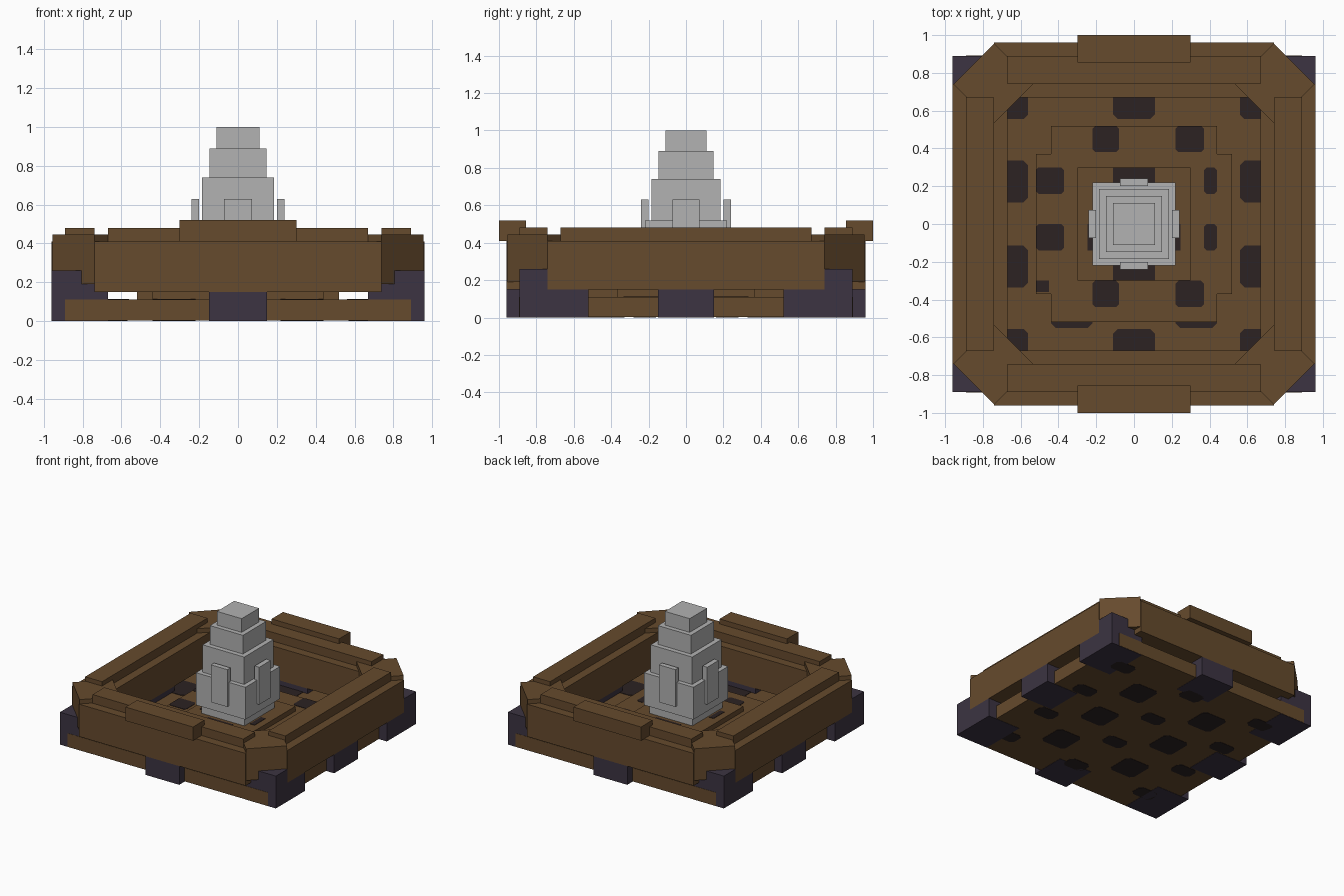
import bpy
import bmesh

if "Cube" in bpy.data.objects:
    bpy.data.objects.remove(bpy.data.objects["Cube"])


def material(name, rgb):
    m = bpy.data.materials.new(name)
    m.diffuse_color = (*rgb, 1.0)
    m.use_nodes = True
    m.node_tree.nodes["Principled BSDF"].inputs["Base Color"].default_value = m.diffuse_color
    return m


WOOD = material("brown wood", (0.133, 0.069, 0.026))
IRON = material("dark violet metal", (0.045, 0.034, 0.054))
HOLE = material("dark recess", (0.025, 0.016, 0.016))
STONE = material("grey stone", (0.445, 0.445, 0.445))


def prisms(name, outlines, mat):
    """Upright prisms from (points, bottom, top), joined in one object."""
    bm = bmesh.new()
    for pts, z0, z1 in outlines:
        low = [bm.verts.new((x, y, z0)) for x, y in pts]
        high = [bm.verts.new((x, y, z1)) for x, y in pts]
        bm.faces.new(low[::-1])
        bm.faces.new(high)
        n = len(pts)
        for i in range(n):
            j = (i + 1) % n
            bm.faces.new((low[i], low[j], high[j], high[i]))
    bmesh.ops.recalc_face_normals(bm, faces=bm.faces)
    me = bpy.data.meshes.new(name)
    bm.to_mesh(me)
    bm.free()
    me.materials.append(mat)
    ob = bpy.data.objects.new(name, me)
    bpy.context.collection.objects.link(ob)
    return ob


def rect(x0, x1, y0, y1):
    return [(x0, y0), (x1, y0), (x1, y1), (x0, y1)]


def square(h):
    return rect(-h, h, -h, h)


def octagon(x0, x1, y0, y1, c=0.025):
    return [(x0 + c, y0), (x1 - c, y0), (x1, y0 + c), (x1, y1 - c),
            (x1 - c, y1), (x0 + c, y1), (x0, y1 - c), (x0, y0 + c)]


def mirrored(pts, sx, sy):
    return [(x * sx, y * sy) for x, y in pts]


SIDES = (-1, 1)

# stepped floor
prisms("floor_slab", [(rect(-0.89, 0.89, -0.892, 0.892), 0.002, 0.11)], WOOD)
quarter = [(0.52, 0.37), (0.44, 0.37), (0.44, 0.52)]
cross = (quarter + mirrored(quarter, -1, 1)[::-1]
         + mirrored(quarter, -1, -1) + mirrored(quarter, 1, -1)[::-1])
prisms("floor_step", [(cross, 0.11, 0.15)], WOOD)
prisms("centre_pad", [(square(0.30), 0.15, 0.19)], WOOD)

# dark recesses on the three floor levels
recesses = []
for s in SIDES:
    recesses.append((octagon(-0.11, 0.11, s * 0.665 - 0.11, s * 0.665 + 0.11), 0.108, 0.113))
    recesses.append((rect(-0.11, 0.11, s * 0.26 - 0.04, s * 0.26 + 0.04), 0.188, 0.193))
    recesses.append((rect(s * 0.225 - 0.02, s * 0.225 + 0.02, -0.14, 0.0), 0.188, 0.193))
    recesses.append((octagon(s * 0.33 - 0.11, s * 0.33 + 0.11, -0.55, -0.33), 0.108, 0.113))
    for t in SIDES:
        for cy in (0.665, 0.225):
            recesses.append((octagon(s * 0.67 - 0.11, s * 0.67 + 0.11,
                                     t * cy - 0.11, t * cy + 0.11), 0.108, 0.113))
for x0, x1 in ((-0.22, -0.08), (0.22, 0.37)):
    for y0, y1 in ((0.38, 0.52), (-0.44, -0.30)):
        recesses.append((octagon(x0, x1, y0, y1, 0.015), 0.148, 0.153))
for x0, x1 in ((-0.52, -0.37), (0.37, 0.44)):
    for y0, y1 in ((0.16, 0.30), (-0.14, 0.0)):
        recesses.append((octagon(x0, x1, y0, y1, 0.015), 0.148, 0.153))
recesses.append((rect(-0.52, -0.45, -0.36, -0.30), 0.148, 0.153))
prisms("floor_recesses", recesses, HOLE)

# dark recesses on the underside
under = []
for cx in (-0.33, 0.33):
    for cy in (-0.44, 0, 0.44):
        under.append((octagon(cx - 0.11, cx + 0.11, cy - 0.11, cy + 0.11), 0, 0.004))
for cx in (-0.66, 0, 0.66):
    for cy in (-0.66, -0.22, 0.22, 0.66):
        under.append((octagon(cx - 0.09, cx + 0.09, cy - 0.06, cy + 0.06), 0, 0.004))
prisms("underside_recesses", under, HOLE)

# metal feet
corner_feet, middle_feet = [], []
for s in SIDES:
    middle_feet.append((mirrored(rect(0.67, 0.96, -0.15, 0.15), s, 1), 0, 0.15))
    middle_feet.append((mirrored(rect(-0.15, 0.15, 0.67, 0.96), 1, s), 0, 0.15))
    for t in SIDES:
        corner_feet.append((mirrored(rect(0.67, 0.96, 0.52, 0.89), s, t), 0, 0.15))
        corner_feet.append((mirrored(rect(0.68, 0.96, 0.74, 0.89), s, t), 0.15, 0.26))
prisms("corner_feet", corner_feet, IRON)
prisms("middle_feet", middle_feet, IRON)

# walls, raised caps, diagonal corner blocks and end ledges
walls, caps, ledges, corners = [], [], [], []
diagonal = [(0.74, 0.955), (0.955, 0.74), (0.745, 0.53), (0.53, 0.745)]
for s in SIDES:
    walls.append((mirrored(rect(0.67, 0.96, -0.74, 0.74), s, 1), 0.15, 0.41))
    walls.append((mirrored(rect(-0.74, 0.74, 0.67, 0.96), 1, s), 0.15, 0.41))
    caps.append((mirrored(rect(0.74, 0.89, -0.67, 0.67), s, 1), 0.41, 0.48))
    caps.append((mirrored(rect(-0.67, 0.67, 0.74, 0.89), 1, s), 0.41, 0.48))
    ledges.append((mirrored(rect(-0.30, 0.30, 0.855, 1.0), 1, s), 0.41, 0.52))
    for t in SIDES:
        corners.append((mirrored(diagonal, s, t), 0.19, 0.445))
prisms("walls", walls, WOOD)
prisms("wall_caps", caps, WOOD)
prisms("wall_ledges", ledges, WOOD)
prisms("corner_blocks", corners, WOOD)

# stepped stone spire
levels = [(0.19, 0.19, 0.26), (0.22, 0.26, 0.52), (0.185, 0.52, 0.74),
          (0.147, 0.74, 0.89), (0.11, 0.89, 1.0)]
prisms("spire", [(square(h), a, b) for h, a, b in levels], STONE)
panels = []
for s in SIDES:
    panels.append((mirrored(rect(0.20, 0.24, -0.073, 0.073), s, 1), 0.33, 0.63))
    panels.append((mirrored(rect(-0.073, 0.073, 0.20, 0.24), 1, s), 0.33, 0.63))
prisms("spire_panels", panels, STONE)
